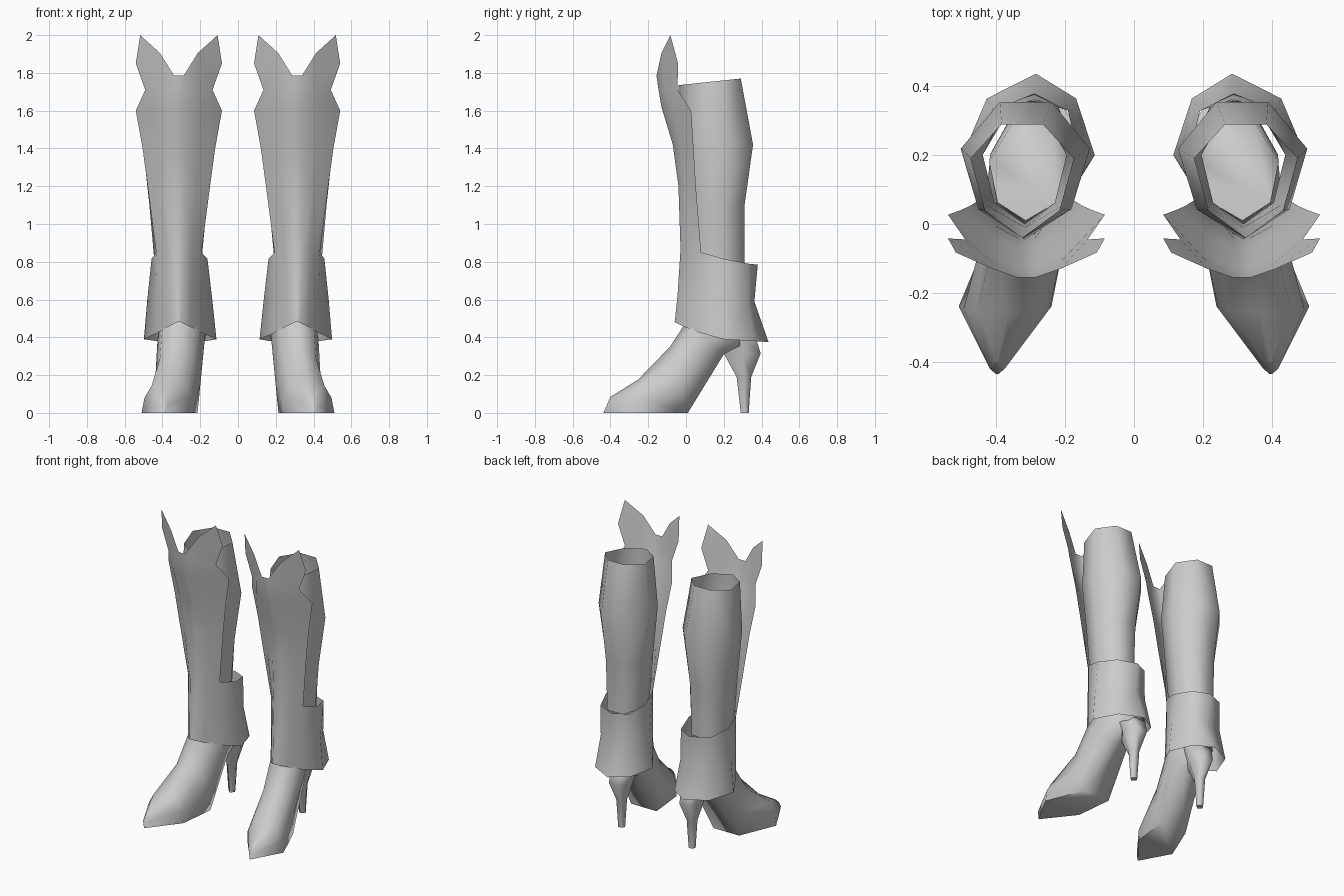
import bpy, bmesh, math

if "Cube" in bpy.data.objects:
    bpy.data.objects.remove(bpy.data.objects["Cube"])

grey = bpy.data.materials.new("grey leather")
grey.diffuse_color = (0.6, 0.6, 0.6, 1)
grey.use_nodes = True
grey.node_tree.nodes["Principled BSDF"].inputs["Base Color"].default_value = grey.diffuse_color


def skin(bm, grid, closed):
    for a, b in zip(grid, grid[1:]):
        n = len(a)
        for i in range(n if closed else n - 1):
            j = (i + 1) % n
            bm.faces.new((a[i], a[j], b[j], b[i]))


def finish(name, rows, caps=(), extra=None, angle=85):
    """Skin closed rows of points, then mirror into a pair."""
    bm = bmesh.new()
    grid = [[bm.verts.new(p) for p in row] for row in rows]
    skin(bm, grid, True)
    for c in caps:
        bm.faces.new(grid[c])
    if extra:
        extra(bm, grid)
    bmesh.ops.recalc_face_normals(bm, faces=bm.faces)
    me = bpy.data.meshes.new(name)
    bm.to_mesh(me)
    bm.free()
    me.materials.append(grey)
    ob = bpy.data.objects.new(name, me)
    bpy.context.collection.objects.link(ob)
    mod = ob.modifiers.new("pair", 'MIRROR')
    mod.use_mirror_merge = False
    bpy.context.view_layer.objects.active = ob
    ob.select_set(True)
    bpy.ops.object.shade_smooth_by_angle(angle=math.radians(angle))
    ob.select_set(False)


def ring(front, back, cf, cb, w, rb, td=0.17, ts=0.55):
    """Seven-sided section: pointed front, flat back; w half width, rb back width ratio."""
    half = [(0.72, td), (1.0, ts), (rb, 1.0)]
    prof = [(0, 0)] + half + [(-u, t) for u, t in reversed(half)]
    return [(cf + (cb - cf) * t + u * w,
             front[0] + (back[0] - front[0]) * t,
             front[1] + (back[1] - front[1]) * t) for u, t in prof]


# Closed shoe, lofted from the toe up to the ankle
shoe = [
    ring((-0.40, 0.085), (-0.437, 0.0), 0.397, 0.398, 0.022, 0.15),
    ring((-0.255, 0.175), (-0.24, 0.0), 0.365, 0.375, 0.125, 1.08),
    ring((-0.085, 0.35), (0.01, 0.0), 0.33, 0.31, 0.12, 0.8),
    ring((0.0, 0.48), (0.2, 0.31), 0.315, 0.29, 0.125, 0.6),
    ring((0.0, 0.52), (0.37, 0.40), 0.315, 0.275, 0.125, 0.4),
    ring((0.01, 0.55), (0.32, 0.52), 0.315, 0.29, 0.12, 0.4),
]
finish("shoe", shoe, caps=(0, 5))

# Leg shaft: open tube, widest at the calf
shaft = [
    ring((0.0, 0.80), (0.31, 0.76), 0.318, 0.318, 0.122, 0.47, 0.2, 0.65),
    ring((-0.01, 1.1), (0.31, 1.1), 0.317, 0.317, 0.152, 0.45, 0.2, 0.65),
    ring((-0.045, 1.42), (0.355, 1.42), 0.318, 0.315, 0.188, 0.4, 0.22, 0.66),
    ring((-0.04, 1.735), (0.29, 1.77), 0.325, 0.325, 0.15, 0.4, 0.24, 0.7),
]
finish("leg_shaft", shaft)

# Tapered heel, flaring into the shoe
heel = []
for z, y0, y1, w in [(0.43, 0.19, 0.36, 0.1), (0.315, 0.2, 0.395, 0.075),
                     (0.19, 0.268, 0.345, 0.036), (0.0, 0.29, 0.332, 0.025)]:
    ym = (y0 + y1) / 2
    heel.append([(0.265 + x, y, z) for x, y in
                 [(0, y0), (w, ym), (w * 0.5, y1), (-w * 0.5, y1), (-w, ym)]])
finish("heel", heel, caps=(0, 3))


def cuff_ring(cf, cb, *pts):
    """Points from front to back as (half width, y, z), centre drifting from cf to cb."""
    n = len(pts) - 1
    mid = [(cf + (cb - cf) * (k / n) ** 3, p) for k, p in enumerate(pts)]
    right = [(c + p[0], p[1], p[2]) for c, p in mid]
    left = [(c - p[0], p[1], p[2]) for c, p in mid[:-1]]
    return right + left[::-1]


# Ankle cuff: flared open band, lower edge peaked in front
cuff = [
    cuff_ring(0.312, 0.285, (0.01, -0.06, 0.48), (0.06, -0.007, 0.455), (0.115, 0.07, 0.425),
              (0.192, 0.2, 0.39), (0.13, 0.365, 0.38), (0, 0.437, 0.375)),
    cuff_ring(0.314, 0.287, (0.018, -0.045, 0.62), (0.065, 0.005, 0.62), (0.115, 0.075, 0.62),
              (0.172, 0.2, 0.6), (0.11, 0.33, 0.59), (0, 0.362, 0.59)),
    cuff_ring(0.315, 0.29, (0.025, -0.029, 0.865), (0.07, 0.02, 0.86), (0.12, 0.08, 0.85),
              (0.148, 0.2, 0.815), (0.11, 0.33, 0.79), (0, 0.38, 0.785)),
]

# Shin guard: open sheet rising from the cuff; outer, middle, centre points per row
CX = 0.313
shin = [
    ((0.165, 0.052, 1.2), (0.09, -0.005, 1.2), (-0.04, 1.2)),
    ((0.192, 0.04, 1.4), (0.105, -0.03, 1.42), (-0.07, 1.42)),
    ((0.228, 0.027, 1.6), (0.12, -0.08, 1.62), (-0.13, 1.62)),
    ((0.178, -0.045, 1.71), (0.10, -0.11, 1.72), (-0.147, 1.72)),
    ((0.228, -0.042, 1.85), (0.10, -0.13, 1.905), (-0.156, 1.785)),
]


def add_shin(bm, grid):
    rim = grid[-1]
    rows = [rim[-3:] + rim[:3]]
    for o, m, c in shin:
        half = [o, m, (0.025, *c)]
        pts = [(CX - p[0], p[1], p[2]) for p in half]
        pts += [(CX + p[0], p[1], p[2]) for p in reversed(half)]
        rows.append([bm.verts.new(p) for p in pts])
    skin(bm, rows, False)
    # Pointed ears at the top corners
    top = rows[-1]
    for s, a, b in ((-1, top[0], top[1]), (1, top[5], top[4])):
        bm.faces.new((a, b, bm.verts.new((CX + s * 0.205, -0.083, 2.0))))


finish("cuff_and_shin_guard", cuff, extra=add_shin)
